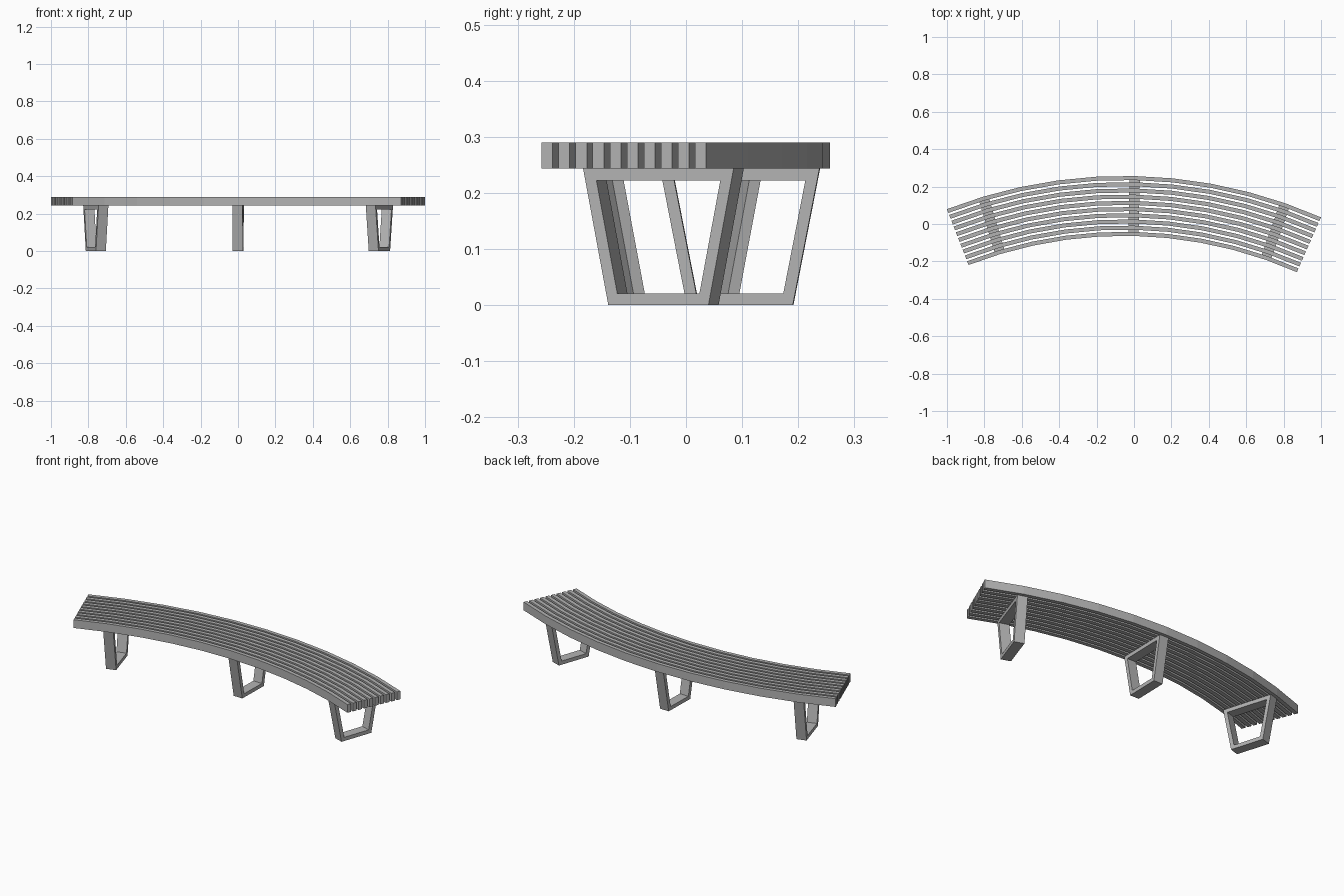
import bpy, math
from mathutils import Matrix, Vector

cube = bpy.data.objects.get("Cube")
if cube:
    bpy.data.objects.remove(cube, do_unlink=True)

grey = bpy.data.materials.new("plain_grey")
grey.use_nodes = True
COLOUR = (0.45, 0.45, 0.45, 1)
grey.diffuse_color = COLOUR
grey.node_tree.nodes["Principled BSDF"].inputs["Base Color"].default_value = COLOUR

# The seat is a 45 degree arc, turned slightly about its centre of curvature
CENTRE = Vector((-0.053, -2.357, 0))
TURN = math.radians(1.25)
HALF = math.radians(22.5)
SEGMENTS = 10
R_IN, R_OUT = 2.294, 2.614
SLATS, SLAT_W = 10, 0.0215
SEAT_Z, TOP_Z = 0.243, 0.29


def on_arc(radius, angle, z):
    return CENTRE + Vector((radius * math.sin(angle), radius * math.cos(angle), z))


def add_mesh(name, verts, faces):
    mesh = bpy.data.meshes.new(name)
    mesh.from_pydata(verts, [], faces)
    mesh.materials.append(grey)
    obj = bpy.data.objects.new(name, mesh)
    bpy.context.collection.objects.link(obj)
    return obj


def sweep(name, rings, closed=False):
    """Join matching four-point rings into a bar; cap it unless closed."""
    n = len(rings)
    verts = [p for ring in rings for p in ring]
    faces = []
    for i in range(n if closed else n - 1):
        a, b = 4 * i, 4 * ((i + 1) % n)
        for k in range(4):
            m = (k + 1) % 4
            faces.append((a + k, b + k, b + m, a + m))
    if not closed:
        faces += [(0, 1, 2, 3), tuple(4 * n - 1 - k for k in range(4))]
    return add_mesh(name, verts, faces)


# Curved seat slats
step = (R_OUT - R_IN - SLAT_W) / (SLATS - 1)
for s in range(SLATS):
    r0 = R_IN + s * step
    r1 = r0 + SLAT_W
    rings = []
    for i in range(SEGMENTS + 1):
        a = TURN - HALF + 2 * HALF * i / SEGMENTS
        rings.append([on_arc(r0, a, SEAT_Z), on_arc(r1, a, SEAT_Z),
                      on_arc(r1, a, TOP_Z), on_arc(r0, a, TOP_Z)])
    sweep(f"seat_slat_{s + 1}", rings)

# Tapered hoop legs, set square to the arc
LEG_HALF_W, BAR = 0.0275, 0.021
TOP_HALF, BOTTOM_HALF = 0.142, 0.0945
slope = (TOP_HALF - BOTTOM_HALF) / SEAT_Z


def half_depth(z):
    return BOTTOM_HALF + slope * z


inner_zs = (BAR, SEAT_Z - BAR)
for name, offset in (("right_leg", -18), ("middle_leg", 0), ("left_leg", 18)):
    a = TURN + math.radians(offset)
    place = (Matrix.Translation(on_arc((R_IN + R_OUT) / 2, a, 0))
             @ Matrix.Rotation(-a, 4, 'Z'))
    rings = []
    for side, level in ((-1, 0), (1, 0), (1, 1), (-1, 1)):
        zo, zi = (0, SEAT_Z)[level], inner_zs[level]
        yo, yi = side * half_depth(zo), side * (half_depth(zi) - BAR)
        rings.append([place @ Vector(p) for p in (
            (-LEG_HALF_W, yo, zo), (LEG_HALF_W, yo, zo),
            (LEG_HALF_W, yi, zi), (-LEG_HALF_W, yi, zi))])
    sweep(name, rings, closed=True)

# Make every face point outwards
import bmesh
for obj in bpy.context.collection.objects:
    if obj.type == 'MESH' and obj.name.startswith(("seat_slat", "left_leg", "middle_leg", "right_leg")):
        bm = bmesh.new()
        bm.from_mesh(obj.data)
        bmesh.ops.recalc_face_normals(bm, faces=bm.faces)
        bm.to_mesh(obj.data)
        bm.free()
